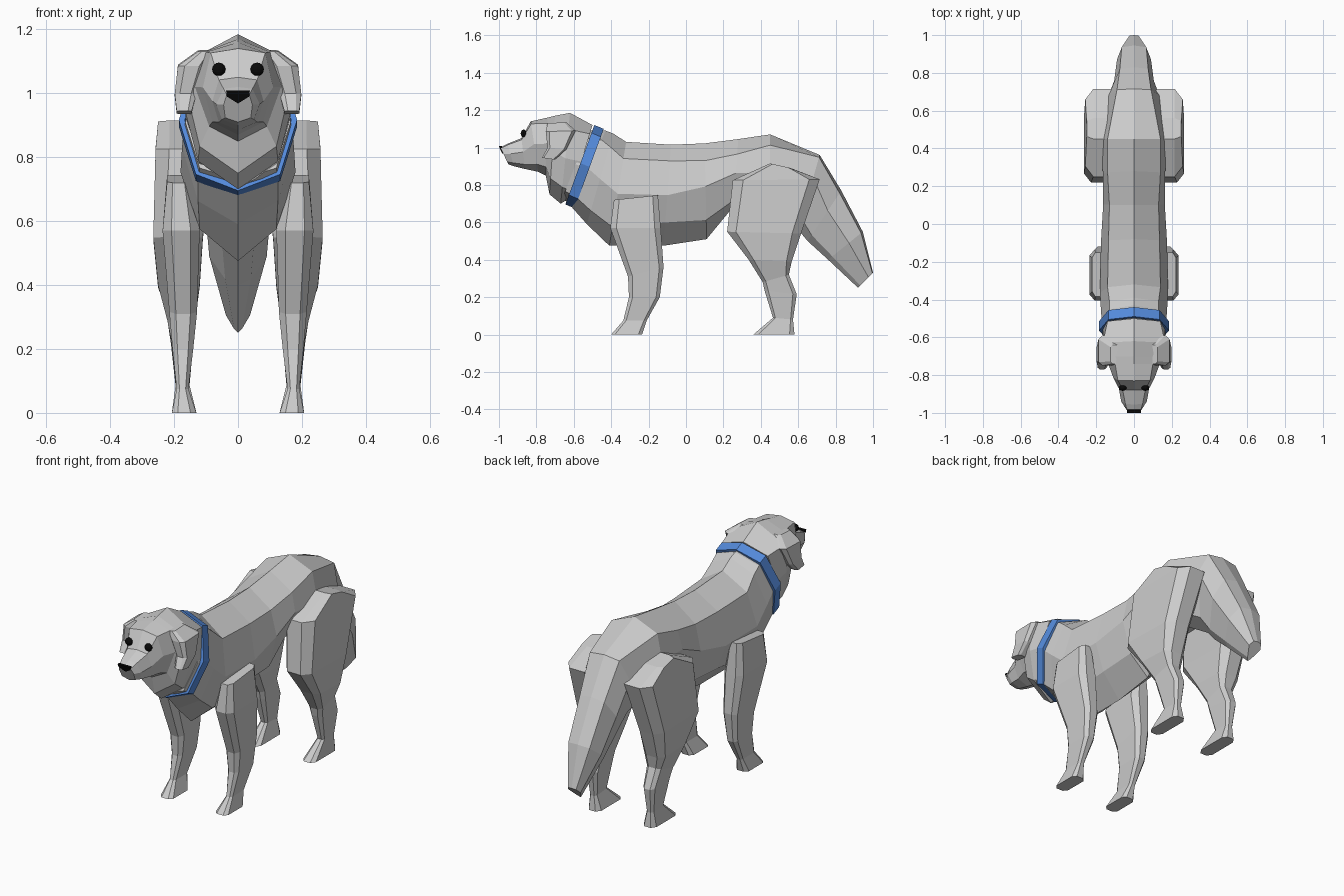
import bpy, bmesh, math
from mathutils import Vector


def material(name, rgb):
    m = bpy.data.materials.new(name)
    m.diffuse_color = (*rgb, 1)
    return m


GREY = material("grey fur", (0.61, 0.61, 0.61))
BLUE = material("blue collar", (0.09, 0.26, 0.72))
BLACK = material("black", (0.003, 0.003, 0.003))


def loft(name, rings, mat, closed=False):
    """Skin a list of equal-length point rings; cap the ends unless closed."""
    bm = bmesh.new()
    vs = [[bm.verts.new(p) for p in r] for r in rings]
    n = len(rings[0])
    pairs = list(zip(vs, vs[1:])) + ([(vs[-1], vs[0])] if closed else [])
    for a, b in pairs:
        for i in range(n):
            j = (i + 1) % n
            bm.faces.new((a[i], a[j], b[j], b[i]))
    if not closed:
        bm.faces.new(vs[0])
        bm.faces.new(vs[-1])
    bmesh.ops.recalc_face_normals(bm, faces=bm.faces)
    me = bpy.data.meshes.new(name)
    bm.to_mesh(me)
    bm.free()
    me.materials.append(mat)
    ob = bpy.data.objects.new(name, me)
    bpy.context.collection.objects.link(ob)
    return ob


def section(yt, zt, yb, zb, *sides):
    """Symmetric ring from top point to bottom point; sides are (half width, fraction down)."""
    at = lambda x, t: Vector((x, yt + (yb - yt) * t, zt + (zb - zt) * t))
    return ([at(0, 0)] + [at(x, t) for x, t in sides] + [at(0, 1)]
            + [at(-x, t) for x, t in reversed(sides)])


def limb(name, rows, s, cx=0.24, cy=0.12):
    """Chamfered limb; rows are (front y, front z, back y, back z, inner x, outer x)."""
    rings = []
    for yf, zf, yb, zb, xi, xo in rows:
        at = lambda u, t: (s * (xi + (xo - xi) * u), yf + (yb - yf) * t, zf + (zb - zf) * t)
        rings.append([at(cx, 0), at(1 - cx, 0), at(1, cy), at(1, 1 - cy),
                      at(1 - cx, 1), at(cx, 1), at(0, 1 - cy), at(0, cy)])
    return loft(name, rings, GREY)


# Neck, trunk and tail
loft("body", [
    section(-0.52, 1.09, -0.66, 0.73, (0.13, .12), (0.165, .5), (0.12, .9)),
    section(-0.43, 1.09, -0.61, 0.68, (0.13, .12), (0.17, .5), (0.125, .87)),
    section(-0.39, 1.075, -0.53, 0.59, (0.13, .14), (0.175, .5), (0.125, .85)),
    section(-0.32, 1.03, -0.41, 0.475, (0.14, .16), (0.18, .5), (0.12, .82)),
    section(-0.08, 1.015, -0.12, 0.475, (0.135, .16), (0.175, .5), (0.115, .77)),
    section(0.10, 1.022, 0.11, 0.51, (0.13, .18), (0.163, .45), (0.115, .8)),
    section(0.28, 1.045, 0.25, 0.68, (0.14, .22), (0.165, .5), (0.11, .9)),
    section(0.45, 1.07, 0.45, 0.66, (0.14, .14), (0.17, .5), (0.11, .85)),
    section(0.715, 0.96, 0.60, 0.56, (0.09, .03), (0.135, .3), (0.07, .85)),
    section(0.83, 0.77, 0.65, 0.50, (0.075, .05), (0.105, .4), (0.05, .88)),
    section(0.945, 0.55, 0.76, 0.40, (0.065, .05), (0.09, .4), (0.04, .88)),
    section(1.0, 0.33, 0.92, 0.25, (0.025, .04), (0.038, .3), (0.012, .85)),
], GREY)

# Skull, cheeks and muzzle
loft("head", [
    section(-0.50, 1.12, -0.62, 0.73, (0.14, .12), (0.165, .5), (0.115, .9)),
    section(-0.62, 1.185, -0.67, 0.70, (0.165, .18), (0.165, .5), (0.125, .82)),
    section(-0.70, 1.17, -0.73, 0.75, (0.13, .12), (0.155, .45), (0.12, .8)),
    section(-0.74, 1.16, -0.75, 0.85, (0.10, .1), (0.135, .45), (0.09, .85)),
    section(-0.83, 1.14, -0.79, 0.87, (0.085, .05), (0.11, .45), (0.08, .85)),
    section(-0.88, 1.05, -0.86, 0.885, (0.06, .05), (0.08, .45), (0.06, .85)),
    section(-0.955, 1.02, -0.92, 0.9, (0.045, .05), (0.068, .45), (0.05, .85)),
    section(-0.992, 1.0, -0.95, 0.91, (0.035, .05), (0.045, .4), (0.04, .85)),
], GREY)

# Nose: thin wedge following the muzzle tip
loft("nose", [[(x, y + dy, z) for x, y, z in
               [(-0.037, -0.992, 1.008), (0.037, -0.992, 1.008), (0.035, -0.986, 0.99),
                (0.0, -0.975, 0.968), (-0.035, -0.986, 0.99)]] for dy in (-0.008, 0.008)], BLACK)

# Collar: tilted band round the neck
outline = section(-0.465, 1.11, -0.62, 0.685, (0.135, .1), (0.185, .48), (0.132, .88))
mid = sum(outline, Vector()) / len(outline)
band = Vector((0, -0.92, 0.39)) * 0.027
loft("collar", [[mid + (p - mid) * k + band * d for k, d in ((1, -1), (1, 1), (0.9, 1), (0.9, -1))]
                for p in outline], BLUE, closed=True)

for side, s in (("left", -1), ("right", 1)):
    limb(side + "_front_leg", [
        (-0.385, 0.72, -0.15, 0.745, 0.15, 0.222),
        (-0.405, 0.57, -0.135, 0.57, 0.12, 0.236),
        (-0.31, 0.31, -0.12, 0.36, 0.128, 0.215),
        (-0.305, 0.20, -0.14, 0.20, 0.14, 0.205),
        (-0.335, 0.075, -0.21, 0.075, 0.155, 0.192),
        (-0.40, 0.0, -0.235, 0.0, 0.13, 0.207)], s)
    limb(side + "_hind_leg", [
        (0.45, 0.915, 0.56, 0.89, 0.10, 0.25),
        (0.25, 0.825, 0.715, 0.83, 0.08, 0.258),
        (0.22, 0.55, 0.615, 0.54, 0.11, 0.265),
        (0.335, 0.40, 0.565, 0.39, 0.12, 0.25),
        (0.41, 0.28, 0.55, 0.32, 0.135, 0.22),
        (0.42, 0.235, 0.592, 0.215, 0.14, 0.21),
        (0.465, 0.09, 0.572, 0.08, 0.152, 0.195),
        (0.36, 0.0, 0.58, 0.0, 0.13, 0.207)], s)
    # Hanging ear flap
    limb(side + "_ear", [
        (-0.74, 1.13, -0.64, 1.135, 0.08, 0.125),
        (-0.75, 1.085, -0.59, 1.09, 0.10, 0.188),
        (-0.74, 1.0, -0.64, 0.99, 0.13, 0.198),
        (-0.77, 0.945, -0.70, 0.935, 0.145, 0.192)], s)
    # Eye
    bpy.ops.mesh.primitive_uv_sphere_add(segments=12, ring_count=8, radius=0.021,
                                         location=(s * 0.06, -0.868, 1.075))
    eye = bpy.context.object
    eye.name = side + "_eye"
    eye.scale.y = 0.75
    eye.data.materials.append(BLACK)
